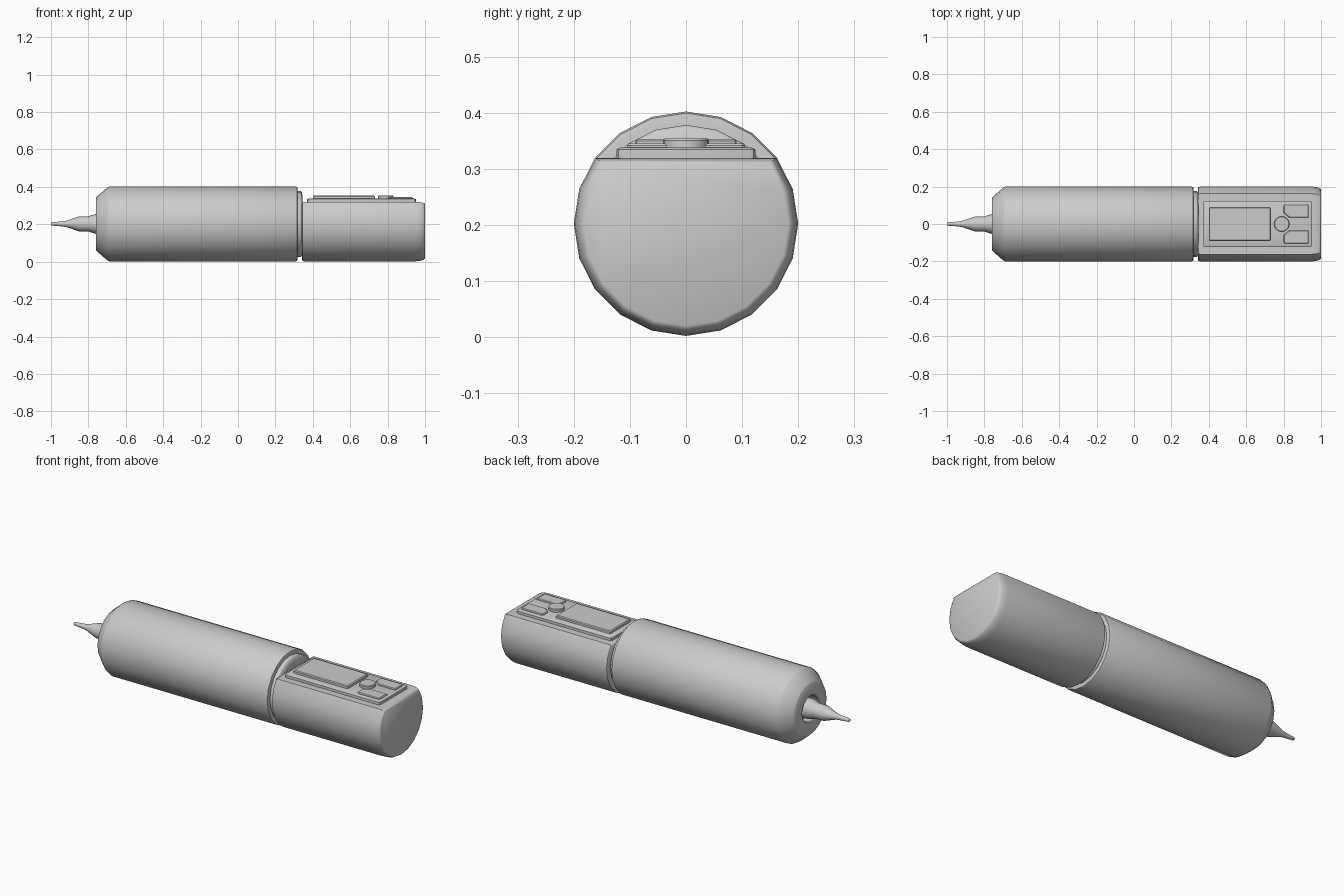
import bpy, bmesh, math

if "Cube" in bpy.data.objects:
    bpy.data.objects.remove(bpy.data.objects["Cube"])

AXIS_Z = 0.202
SIDES = 20


def finish(name, bm, angle=40):
    bmesh.ops.recalc_face_normals(bm, faces=bm.faces)
    me = bpy.data.meshes.new(name)
    bm.to_mesh(me)
    bm.free()
    ob = bpy.data.objects.new(name, me)
    bpy.context.collection.objects.link(ob)
    bpy.ops.object.select_all(action='DESELECT')
    ob.select_set(True)
    bpy.context.view_layer.objects.active = ob
    bpy.ops.object.shade_smooth_by_angle(angle=math.radians(angle))
    return ob


def circle(sides=SIDES, skip=0):
    # Unit section from the top; skip leaves out vertices around the top for a flat
    return [(math.sin(2 * math.pi * i / sides), math.cos(2 * math.pi * i / sides))
            for i in range(sides) if not (i < skip or i > sides - skip)]


def loft(name, profile, section, angle=40):
    # Sweep a section along x, scaled by the (x, radius) profile
    bm = bmesh.new()
    rings = [[bm.verts.new((x, y * r, AXIS_Z + z * r)) for y, z in section]
             for x, r in profile]
    n = len(section)
    for a, b in zip(rings, rings[1:]):
        for i in range(n):
            bm.faces.new((a[i], a[(i + 1) % n], b[(i + 1) % n], b[i]))
    bm.faces.new(rings[0])
    bm.faces.new(rings[-1])
    return finish(name, bm, angle)


def plate(name, outline, z0, z1, inset, bevel=0.004):
    # Raised plate with a sloped side and a narrower top
    bm = bmesh.new()
    base = bm.faces.new([bm.verts.new((x, y, z0)) for x, y in outline])
    base.normal_update()
    if base.normal.z < 0:
        base.normal_flip()
    top = bmesh.ops.extrude_face_region(bm, geom=[base])
    face = [g for g in top['geom'] if isinstance(g, bmesh.types.BMFace)][0]
    bmesh.ops.translate(bm, verts=face.verts, vec=(0, 0, z1 - z0 - bevel))
    face.normal_update()
    bmesh.ops.inset_region(bm, faces=[face], thickness=inset, use_even_offset=True)
    bmesh.ops.translate(bm, verts=face.verts, vec=(0, 0, bevel))
    return finish(name, bm, 30)


def rounded_rect(x0, x1, y0, y1, r):
    pts = []
    for cx, cy, start in ((x1 - r, y1 - r, 0), (x0 + r, y1 - r, 90),
                          (x0 + r, y0 + r, 180), (x1 - r, y0 + r, 270)):
        for k in (0, 45, 90):
            a = math.radians(start + k)
            pts.append((cx + r * math.cos(a), cy + r * math.sin(a)))
    return pts


# Main grip barrel with recessed nose
loft("grip_barrel", [(-0.715, 0.07), (-0.755, 0.07), (-0.76, 0.075), (-0.76, 0.138),
                     (-0.755, 0.146), (-0.70, 0.194), (-0.688, 0.2), (0.309, 0.2),
                     (0.316, 0.197), (0.318, 0.19), (0.318, 0.15)], circle())

# Tapered nozzle
loft("nozzle_tip", [(-1.0, 0.006), (-0.995, 0.009), (-0.955, 0.012), (-0.92, 0.016),
                    (-0.85, 0.04), (-0.797, 0.041), (-0.79, 0.044), (-0.76, 0.053),
                    (-0.71, 0.053)], circle())

# Neck collar between the two halves
loft("neck_collar", [(0.31, 0.176), (0.335, 0.176), (0.34, 0.172), (0.345, 0.15)],
     circle())

# Rear control section, flattened on top
loft("control_body", [(0.343, 0.15), (0.343, 0.193), (0.346, 0.198), (0.352, 0.2),
                      (0.952, 0.2), (0.972, 0.198), (0.988, 0.193), (0.997, 0.188),
                      (1.0, 0.182)], circle(skip=3))

# Control panel and screen
plate("control_panel", rounded_rect(0.37, 0.951, -0.124, 0.124, 0.012), 0.312, 0.338, 0.007)
plate("display_screen", rounded_rect(0.4, 0.732, -0.09, 0.09, 0.006), 0.33, 0.353, 0.005)

# Round centre button
knob = [(0.79 + 0.041 * y, 0.041 * z) for y, z in circle()]
plate("round_button", knob, 0.33, 0.354, 0.003)

# Pair of side buttons with a clipped inner corner
for side, label in ((1, "left"), (-1, "right")):
    shape = [(0.935, 0.034), (0.935, 0.1), (0.93, 0.105), (0.808, 0.105), (0.8, 0.097),
             (0.8, 0.06), (0.83, 0.034)]
    plate(label + "_side_button", [(x, side * y) for x, y in shape], 0.33, 0.345, 0.004)
